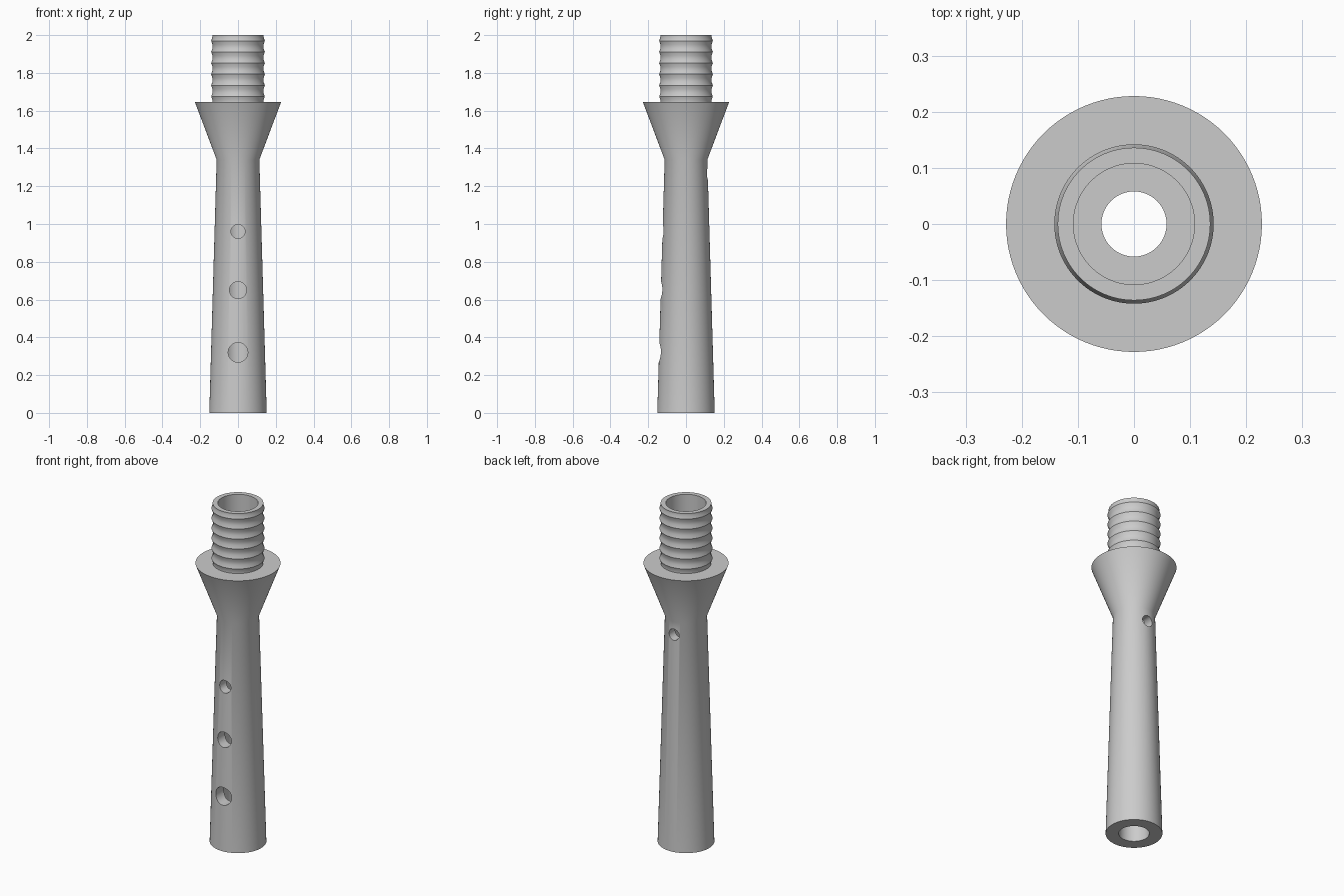
import bpy, bmesh, math

if "Cube" in bpy.data.objects:
    bpy.data.objects.remove(bpy.data.objects["Cube"])

SIDES = 96

grey = bpy.data.materials.new("plain grey")
grey.diffuse_color = (0.6, 0.6, 0.6, 1)
grey.use_nodes = True
grey.node_tree.nodes["Principled BSDF"].inputs["Base Color"].default_value = grey.diffuse_color


def lathe(name, profile):
    """Spin a closed (radius, z) profile about the z axis."""
    bm = bmesh.new()
    rings = []
    for i in range(SIDES):
        a = 2 * math.pi * i / SIDES
        rings.append([bm.verts.new((r * math.cos(a), r * math.sin(a), z)) for r, z in profile])
    n = len(profile)
    for i in range(SIDES):
        a, b = rings[i], rings[(i + 1) % SIDES]
        for j in range(n):
            k = (j + 1) % n
            bm.faces.new((a[j], b[j], b[k], a[k]))
    bmesh.ops.recalc_face_normals(bm, faces=bm.faces)
    mesh = bpy.data.meshes.new(name)
    bm.to_mesh(mesh)
    bm.free()
    obj = bpy.data.objects.new(name, mesh)
    bpy.context.collection.objects.link(obj)
    mesh.materials.append(grey)
    return obj


# Outer wall: tapered body, flared collar, flat shoulder
profile = [(0.152, 0), (0.113, 1.34), (0.228, 1.645), (0.135, 1.645)]
# Tenon with six thin ridges
for i in range(6):
    z = 1.675 + 0.059 * i
    profile += [(0.135, z - 0.02), (0.142, z), (0.135, z + 0.02)]
# Rim, reed socket and conical bore
profile += [(0.136, 2.0), (0.108, 2.0), (0.108, 1.64), (0.058, 1.64), (0.082, 0)]
pipe = lathe("pipe_body", profile)

# Finger holes in front, thumb hole at the back: z, radius, side
for z, r, side in [(0.32, 0.052, -1), (0.65, 0.045, -1), (0.96, 0.037, -1), (1.265, 0.033, 1)]:
    bpy.ops.mesh.primitive_cylinder_add(vertices=48, radius=r, depth=0.25,
                                        location=(0, side * 0.145, z),
                                        rotation=(math.pi / 2, 0, 0))
    cutter = bpy.context.object
    cutter.name = "hole_cutter"
    cutter.data.materials.append(grey)
    cutter.hide_render = True
    cutter.hide_viewport = True
    cut = pipe.modifiers.new("finger_hole", "BOOLEAN")
    cut.operation = "DIFFERENCE"
    cut.solver = "EXACT"
    cut.object = cutter

# Bake the holes, drop the cutters, then smooth
bpy.context.view_layer.update()
deps = bpy.context.evaluated_depsgraph_get()
baked = bpy.data.meshes.new_from_object(pipe.evaluated_get(deps))
pipe.modifiers.clear()
pipe.data = baked
for obj in [o for o in bpy.data.objects if o.name.startswith("hole_cutter")]:
    bpy.data.objects.remove(obj)
bpy.ops.object.select_all(action="DESELECT")
pipe.select_set(True)
bpy.context.view_layer.objects.active = pipe
bpy.ops.object.shade_smooth_by_angle(angle=math.radians(25))
